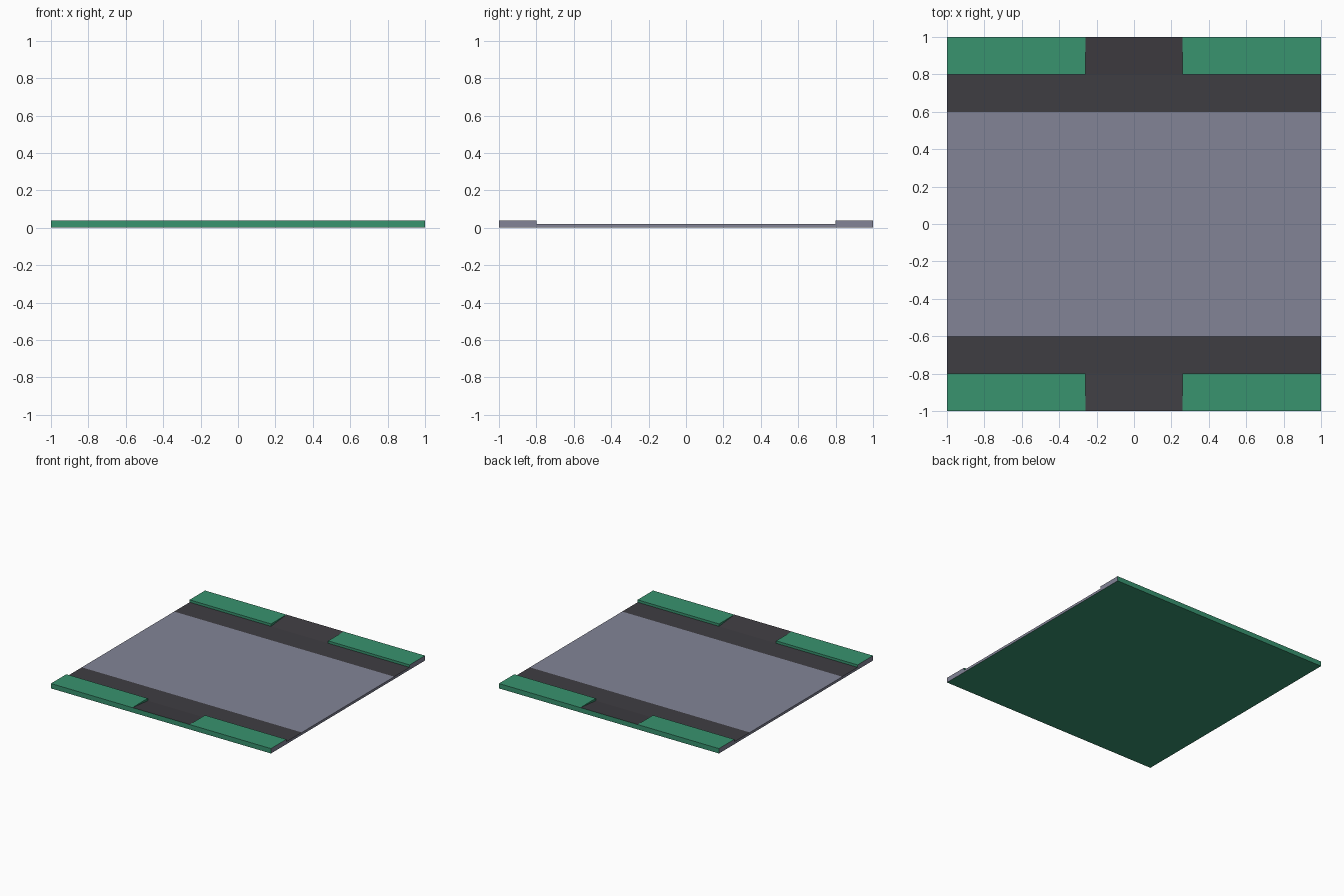
import bpy, bmesh

if "Cube" in bpy.data.objects:
    bpy.data.objects.remove(bpy.data.objects["Cube"])


def srgb(r, g, b):
    f = lambda c: c / 12.92 if c <= 0.04045 else ((c + 0.055) / 1.055) ** 2.4
    return tuple(f(v / 255) for v in (r, g, b)) + (1.0,)


MATS = []
for name, col in (("green", srgb(56, 147, 111)),
                  ("road_grey", srgb(130, 132, 150)),
                  ("dark_asphalt", srgb(63, 61, 66))):
    m = bpy.data.materials.new(name)
    m.diffuse_color = col
    m.use_nodes = True
    m.node_tree.nodes["Principled BSDF"].inputs["Base Color"].default_value = m.diffuse_color
    MATS.append(m)
GREEN, GREY, DARK = range(3)


def strip(name, x0, x1, top, paint):
    """Closed block: the (y, z) top line dropped to z = 0 and run from x0 to x1."""
    prof = [(top[0][0], 0)] + top + [(top[-1][0], 0)]
    bm = bmesh.new()
    a = [bm.verts.new((x0, y, z)) for y, z in prof]
    b = [bm.verts.new((x1, y, z)) for y, z in prof]
    n = len(prof)
    for i in range(n):
        j = (i + 1) % n
        bm.faces.new((a[i], a[j], b[j], b[i]))
    bm.faces.new(a)
    bm.faces.new(b)
    bmesh.ops.recalc_face_normals(bm, faces=bm.faces)
    bm.normal_update()
    for f in bm.faces:
        f.material_index = paint(f.normal, f.calc_center_median())
    me = bpy.data.meshes.new(name)
    bm.to_mesh(me)
    bm.free()
    for m in MATS:
        me.materials.append(m)
    ob = bpy.data.objects.new(name, me)
    bpy.context.collection.objects.link(ob)


def road_paint(n, c):
    if n.z > 0.5:
        return DARK if abs(c.y) > 0.6 else GREY
    return GREY if abs(n.x) > 0.5 else GREEN


def verge_paint(n, c):
    return GREY if abs(n.x) > 0.5 and abs(c.x) > 0.9 else GREEN


def ramp_paint(n, c):
    return DARK if n.z > 0.5 else GREEN


# road bed with dark shoulders
strip("road", -1, 1, [(y, 0.02) for y in (-0.8, -0.6, 0.6, 0.8)], road_paint)

# raised verges and sloped driveways on both sides
for s, side in ((-1, "front"), (1, "back")):
    for t, end in ((-1, "left"), (1, "right")):
        strip(f"{side}_{end}_verge", t * 0.26, t * 1.0,
              [(s * 0.8, 0.04), (s * 1.0, 0.04)], verge_paint)
    strip(f"{side}_driveway", -0.26, 0.26,
          [(s * 0.8, 0.02), (s * 1.0, 0.04)], ramp_paint)
